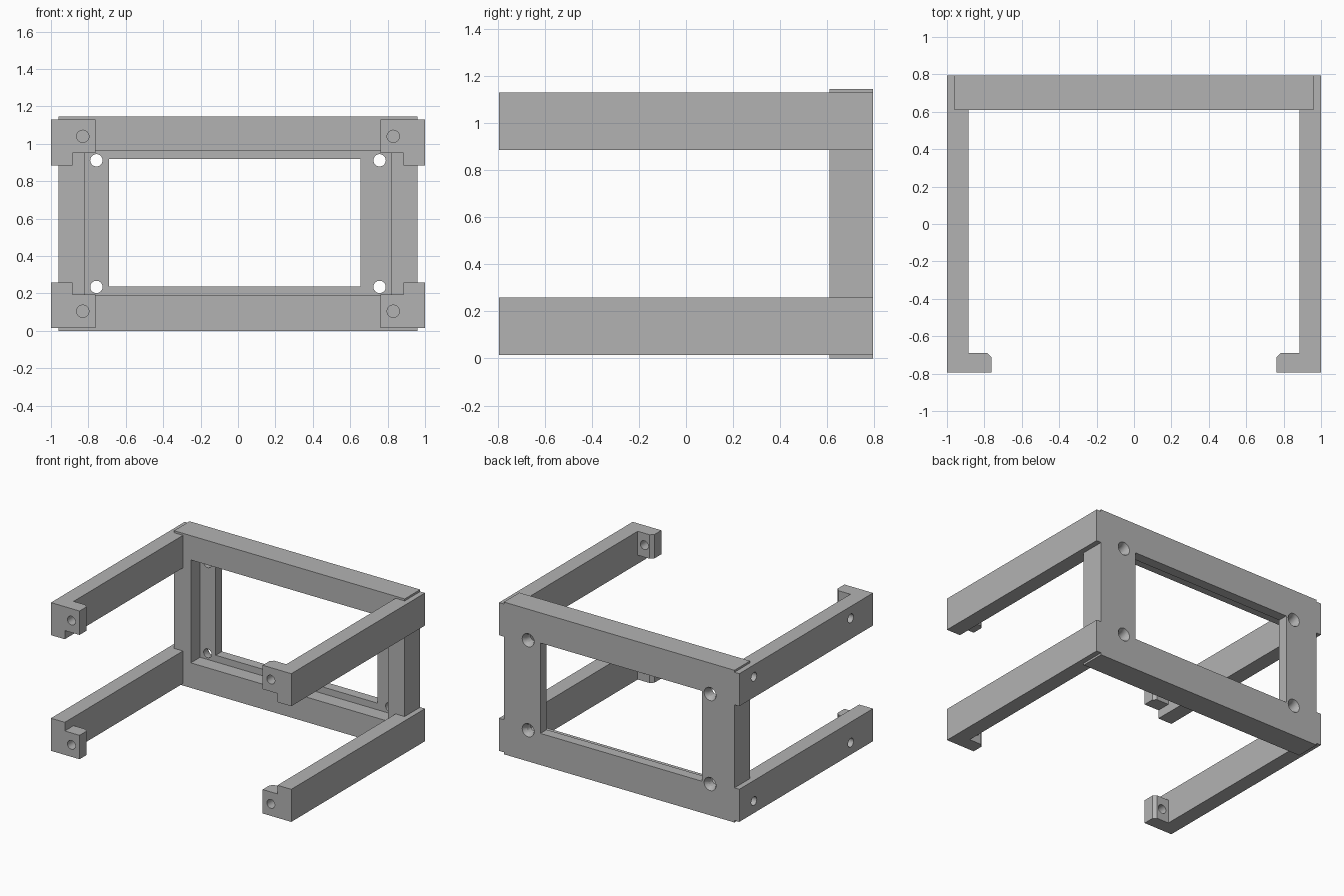
import bpy
import bmesh
from mathutils import Matrix, Vector

cube = bpy.data.objects.get("Cube")
if cube:
    bpy.data.objects.remove(cube, do_unlink=True)

grey = bpy.data.materials.new("plain_grey")
grey.use_nodes = True
COLOUR = (0.45, 0.45, 0.45, 1)
grey.diffuse_color = COLOUR
grey.node_tree.nodes["Principled BSDF"].inputs["Base Color"].default_value = COLOUR

HEIGHT = 1.145
BACK, FRONT = 0.795, -0.795
HOLE = 0.033


def make(name, bm):
    bmesh.ops.recalc_face_normals(bm, faces=bm.faces)
    mesh = bpy.data.meshes.new(name)
    bm.to_mesh(mesh)
    bm.free()
    mesh.materials.append(grey)
    obj = bpy.data.objects.new(name, mesh)
    bpy.context.collection.objects.link(obj)
    return obj


def prism(name, outline, z0, z1):
    bm = bmesh.new()
    face = bm.faces.new([bm.verts.new((x, y, z0)) for x, y in outline])
    top = bmesh.ops.extrude_face_region(bm, geom=[face])["geom"]
    verts = [v for v in top if isinstance(v, bmesh.types.BMVert)]
    bmesh.ops.translate(bm, vec=(0, 0, z1 - z0), verts=verts)
    return make(name, bm)


def box(name, x0, x1, y0, y1, z0, z1):
    return prism(name, [(x0, y0), (x1, y0), (x1, y1), (x0, y1)], z0, z1)


def cone(name, start, end, r0, r1):
    start, end = Vector(start), Vector(end)
    axis = end - start
    turn = axis.to_track_quat("Z", "Y").to_matrix().to_4x4()
    bm = bmesh.new()
    bmesh.ops.create_cone(bm, cap_ends=True, segments=32, radius1=r0, radius2=r1,
                          depth=axis.length,
                          matrix=Matrix.Translation((start + end) / 2) @ turn)
    return make(name, bm)


def cut(obj, cutter, keep=False):
    mod = obj.modifiers.new("cut", "BOOLEAN")
    mod.operation = "DIFFERENCE"
    mod.solver = "EXACT"
    mod.object = cutter
    bpy.context.view_layer.objects.active = obj
    bpy.ops.object.modifier_apply(modifier=mod.name)
    if not keep:
        bpy.data.objects.remove(cutter, do_unlink=True)


def arm(side, upper):
    """L-shaped arm with a notched, drilled foot at its front end."""
    def level(z):
        return HEIGHT - z if upper else z

    name = ("upper" if upper else "lower") + ("_left" if side > 0 else "_right") + "_arm"
    outline = [(1, FRONT), (1, BACK), (0.885, BACK), (0.885, -0.69),
               (0.785, -0.69), (0.762, -0.713), (0.762, FRONT)]
    z0, z1 = sorted((level(0.015), level(0.26)))
    obj = prism(name, [(side * x, y) for x, y in outline], z0, z1)

    # notch in the foot, towards the middle of the frame
    n0, n1 = sorted((level(0.195), level(0.3)))
    x0, x1 = sorted((side * 0.7, side * 0.885))
    cut(obj, box("notch", x0, x1, -0.9, -0.6, n0, n1))

    # bolt hole through the foot
    z = level(0.105)
    x = side * 0.83
    cut(obj, cone("drill", (x, -0.9, z), (x, -0.6, z), HOLE, HOLE))

    # blind mounting holes on the outer face of one side
    if side < 0:
        for y in (0.62, -0.53):
            cut(obj, cone("drill", (-1.1, y, z), (-0.91, y, z), HOLE, HOLE))
    return obj


arms = [arm(side, upper) for side in (-1, 1) for upper in (False, True)]

# back frame with a front recess, a window and countersunk corner holes
frame = box("back_frame", -0.96, 0.96, 0.61, BACK, 0, HEIGHT)
cut(frame, box("recess", -0.82, 0.82, 0.5, 0.72, 0.188, 0.962))
cut(frame, box("window", -0.69, 0.655, 0.5, 0.9, 0.238, 0.918))
for x in (-0.757, 0.757):
    for z in (0.235, 0.912):
        cut(frame, cone("drill", (x, 0.5, z), (x, 0.9, z), HOLE, HOLE))
        cut(frame, cone("countersink", (x, 0.765, z), (x, 0.805, z), HOLE, 0.055))
for part in arms:
    cut(frame, part, keep=True)

# flat faces, smooth hole walls
for obj in arms + [frame]:
    bpy.ops.object.select_all(action="DESELECT")
    obj.select_set(True)
    bpy.context.view_layer.objects.active = obj
    bpy.ops.object.shade_smooth_by_angle()
